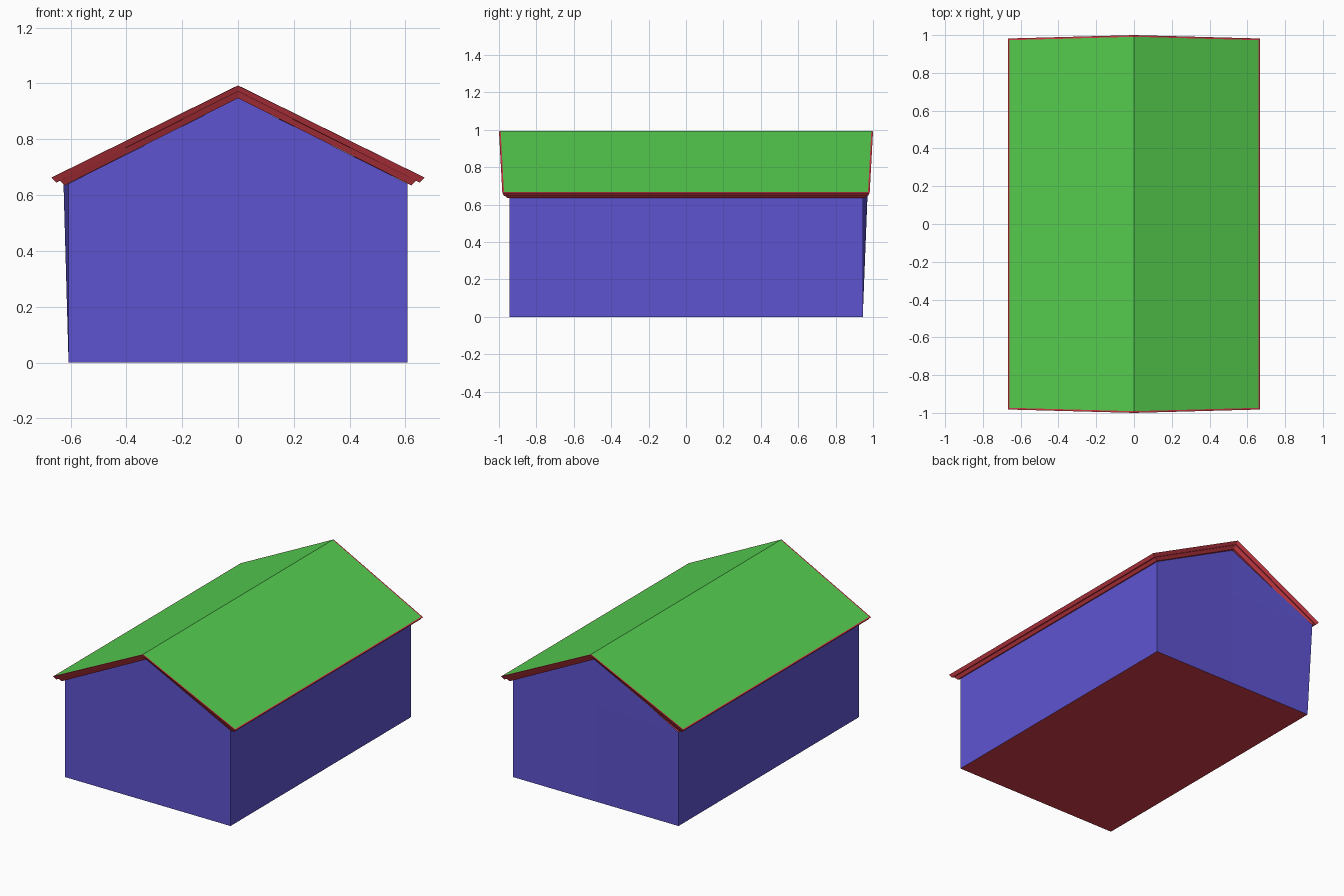
import bpy, bmesh

if "Cube" in bpy.data.objects:
    bpy.data.objects.remove(bpy.data.objects["Cube"])

def srgb(r, g, b):
    f = lambda c: c / 12.92 if c <= 0.04045 else ((c + 0.055) / 1.055) ** 2.4
    return (f(r / 255), f(g / 255), f(b / 255), 1)

def material(name, *rgb):
    m = bpy.data.materials.new(name)
    m.diffuse_color = srgb(*rgb)
    m.use_nodes = True
    m.node_tree.nodes["Principled BSDF"].inputs["Base Color"].default_value = m.diffuse_color
    return m

BLUE = material("wall blue", 94, 84, 208)
RED = material("trim red", 210, 61, 72)
GREEN = material("roof green", 86, 206, 80)

def finish(name, bm, mats):
    me = bpy.data.meshes.new(name)
    bm.to_mesh(me)
    bm.free()
    for m in mats:
        me.materials.append(m)
    ob = bpy.data.objects.new(name, me)
    bpy.context.collection.objects.link(ob)
    return ob

def gable_ring(bm, xe, ze, ye, za, ya):
    """Roof outline: eave, ridge, eave at the front, then back again."""
    pts = [(-xe, -ye, ze), (0, -ya, za), (xe, -ye, ze),
           (xe, ye, ze), (0, ya, za), (-xe, ye, ze)]
    return [bm.verts.new(p) for p in pts]

def bridge(bm, low, high):
    n = len(low)
    for i in range(n):
        j = (i + 1) % n
        bm.faces.new((low[i], low[j], high[j], high[i]))

# Walls: box with a middle column in each gable wall
X, Y, EAVE, PEAK = 0.607, 0.945, 0.641, 0.947
bm = bmesh.new()
base = gable_ring(bm, X, 0, Y, 0, Y)
top = gable_ring(bm, X, EAVE, Y, EAVE, Y)
top[5].co = (-0.625, 0.97, 0.637)          # back left corner leans outward
bridge(bm, base, top)
for a, m, c, s in ((0, 1, 2, -1), (3, 4, 5, 1)):   # gable triangles
    ridge = bm.verts.new((0, s * Y, PEAK))
    bm.faces.new((top[a], top[m], ridge))
    bm.faces.new((top[m], top[c], ridge))
floor = bm.faces.new(base[::-1])
floor.material_index = 1                    # red underside
finish("walls", bm, [BLUE, RED])

# Stepped trim around the roof edge, and the roof planes it frames
levels = [(0.600, 0.645, 0.938, 0.947, 0.938),
          (0.621, 0.635, 0.957, 0.947, 0.962),
          (0.638, 0.651, 0.968, 0.971, 0.978),
          (0.651, 0.645, 0.973, 0.971, 0.984),
          (0.668, 0.663, 0.982, 0.992, 1.000),
          (0.660, 0.667, 0.973, 0.993, 0.991)]
bm = bmesh.new()
rings = [gable_ring(bm, *lv) for lv in levels]
for low, high in zip(rings, rings[1:]):
    bridge(bm, low, high)
r = rings[-1]
for quad in ((r[0], r[1], r[4], r[5]), (r[1], r[2], r[3], r[4])):
    bm.faces.new(quad).material_index = 1   # green roof planes
finish("roof", bm, [RED, GREEN])
